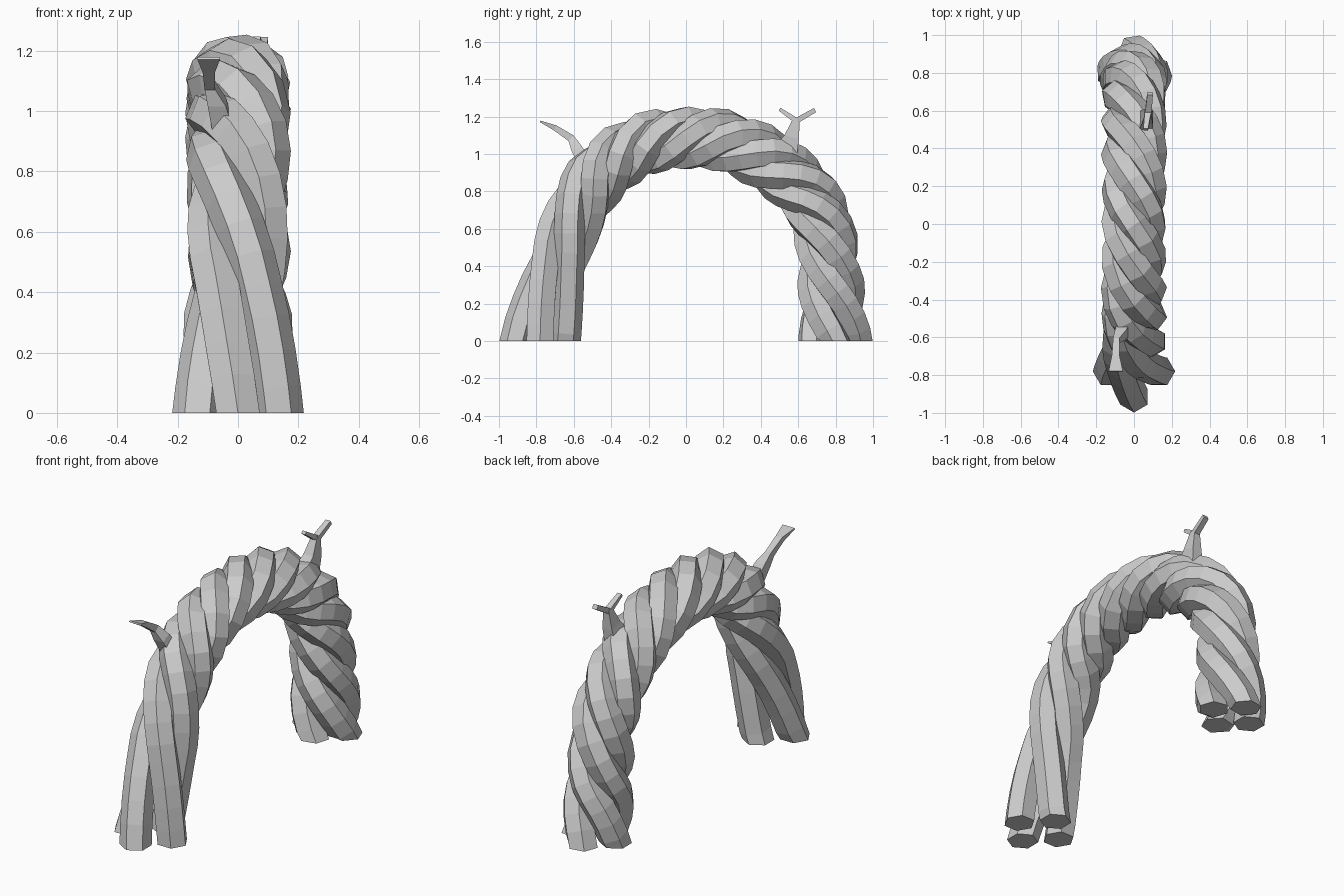
import bpy
import bmesh
from math import sin, cos, radians, pi
from mathutils import Vector
from mathutils.geometry import interpolate_bezier

cube = bpy.data.objects.get("Cube")
if cube:
    bpy.data.objects.remove(cube, do_unlink=True)

bark = bpy.data.materials.new("bark_grey")
bark.use_nodes = True
bark.diffuse_color = (0.6, 0.6, 0.6, 1)
bark.node_tree.nodes["Principled BSDF"].inputs["Base Color"].default_value = (0.6, 0.6, 0.6, 1)

X = Vector((1, 0, 0))


def loft(name, rings):
    """Skin a list of equal-sized point rings and cap both ends."""
    bm = bmesh.new()
    loops = [[bm.verts.new(p) for p in ring] for ring in rings]
    n = len(loops[0])
    for a, b in zip(loops, loops[1:]):
        for i in range(n):
            j = (i + 1) % n
            bm.faces.new((a[i], a[j], b[j], b[i]))
    bm.faces.new(loops[0])
    bm.faces.new(loops[-1])
    bmesh.ops.recalc_face_normals(bm, faces=bm.faces)
    mesh = bpy.data.meshes.new(name)
    bm.to_mesh(mesh)
    bm.free()
    mesh.materials.append(bark)
    obj = bpy.data.objects.new(name, mesh)
    bpy.context.collection.objects.link(obj)


def tangents(points):
    """Central-difference tangents, forced vertical at the two feet."""
    last = len(points) - 1
    result = [(points[min(i + 1, last)] - points[max(i - 1, 0)]).normalized()
              for i in range(last + 1)]
    result[0], result[-1] = Vector((0, 0, 1)), Vector((0, 0, -1))
    return result


# Arch centre line: y, z and accumulated twist in degrees
knots = [Vector(k) for k in (
    (-0.78, 0, 0), (-0.715, 0.3, 30), (-0.63, 0.58, 85), (-0.52, 0.81, 155),
    (-0.40, 0.95, 240), (-0.22, 1.055, 345), (0, 1.085, 450), (0.20, 1.07, 545),
    (0.38, 1.0, 630), (0.53, 0.90, 715), (0.66, 0.77, 795), (0.735, 0.6, 873),
    (0.77, 0.38, 958), (0.78, 0.2, 1027), (0.80, 0, 1080))]

# Smooth the centre line with three steps to each span
samples = []
for i in range(len(knots) - 1):
    a, b = knots[i], knots[i + 1]
    before = knots[max(i - 1, 0)]
    after = knots[min(i + 2, len(knots) - 1)]
    samples += interpolate_bezier(a, a + (b - before) / 6, b - (after - a) / 6, b, 4)[:-1]
samples.append(knots[-1])

centres = [Vector((0, s.x, s.y)) for s in samples]
path_dirs = tangents(centres)

# Four hexagonal trunks twisted around the centre line
for k in range(4):
    spots = []
    for s, c, d in zip(samples, centres, path_dirs):
        angle = radians(s.z + 90 * k)
        radial = X * cos(angle) - d.cross(X) * sin(angle)
        flare = max(0, 1 - c.z / 0.38)
        spread = 0.093 + flare * (0.042 if c.y < 0 else 0.027)
        spots.append(c + radial * spread)
    # Carry the hexagon along the trunk without spinning it
    u = (spots[0] - centres[0]).normalized()
    rings = []
    for p, t in zip(spots, tangents(spots)):
        u = (u - t * u.dot(t)).normalized()
        v = t.cross(u)
        rings.append([p + 0.083 * (u * cos(h * pi / 3) + v * sin(h * pi / 3))
                      for h in range(6)])
    loft(f"twisted_trunk_{k + 1}", rings)


def branch(name, stations):
    """Four-sided branch from stations of x, y, z, width and thickness."""
    pts = [Vector(s[:3]) for s in stations]
    rings = []
    for i, (p, s) in enumerate(zip(pts, stations)):
        t = pts[min(i + 1, len(pts) - 1)] - pts[max(i - 1, 0)]
        side = X * s[3] / 2
        up = t.cross(X).normalized() * s[4] / 2
        rings.append([p + side + up, p - side + up, p - side - up, p + side - up])
    loft(name, rings)


# Single bent branch on the front leg
branch("front_branch", [
    (-0.05, -0.54, 0.95, 0.07, 0.07),
    (-0.07, -0.585, 1.03, 0.06, 0.06),
    (-0.093, -0.615, 1.085, 0.035, 0.04),
    (-0.097, -0.70, 1.14, 0.04, 0.03),
    (-0.097, -0.78, 1.175, 0.075, 0.008)])

# Forked branch on the back leg
branch("back_branch_stem", [
    (0.06, 0.54, 1.03, 0.07, 0.12),
    (0.07, 0.565, 1.09, 0.06, 0.08),
    (0.075, 0.592, 1.19, 0.035, 0.035)])
branch("back_branch_front_fork", [
    (0.075, 0.595, 1.175, 0.035, 0.03), (0.062, 0.50, 1.24, 0.025, 0.018)])
branch("back_branch_back_fork", [
    (0.075, 0.585, 1.175, 0.035, 0.03), (0.085, 0.69, 1.235, 0.03, 0.025)])
